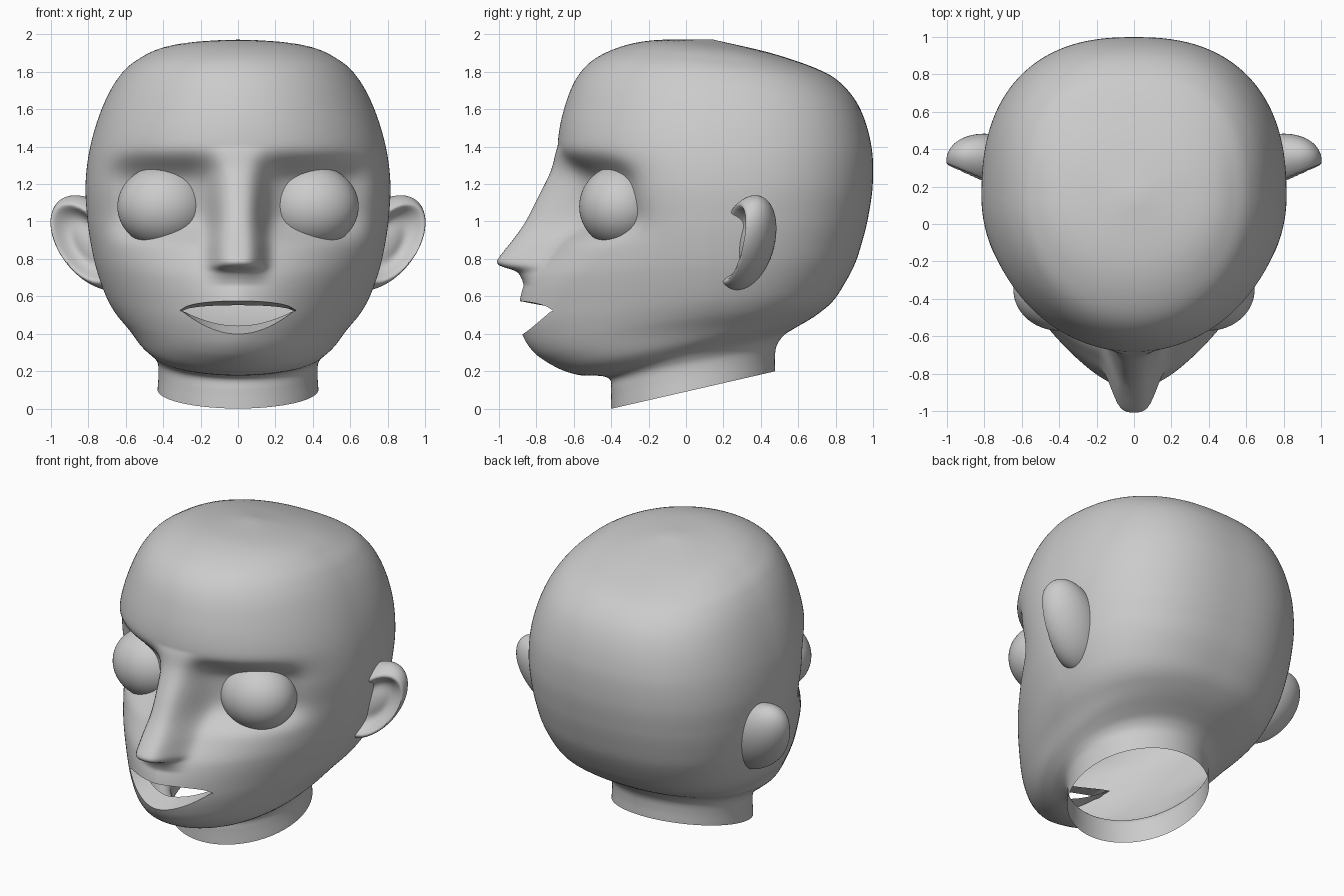
import bpy, bmesh, math

if "Cube" in bpy.data.objects:
    bpy.data.objects.remove(bpy.data.objects["Cube"])

skin = bpy.data.materials.new("plain_grey")
skin.diffuse_color = (0.6, 0.6, 0.6, 1)
skin.use_nodes = True
skin.node_tree.nodes["Principled BSDF"].inputs["Base Color"].default_value = skin.diffuse_color


def finish(bm, name, angle=40):
    me = bpy.data.meshes.new(name)
    bm.to_mesh(me)
    bm.free()
    me.materials.append(skin)
    me.polygons.foreach_set("use_smooth", [True] * len(me.polygons))
    me.set_sharp_from_angle(angle=math.radians(angle))
    ob = bpy.data.objects.new(name, me)
    bpy.context.collection.objects.link(ob)
    return ob


def smooth(v, a, b):
    u = min(1, max(0, (v - a) / (b - a)))
    return u * u * (3 - 2 * u)


def curve(keys, t):
    """Smooth interpolation through rows of (t, values...)."""
    t = min(max(t, keys[0][0]), keys[-1][0])
    i = 0
    while i < len(keys) - 2 and t > keys[i + 1][0]:
        i += 1
    a, b = keys[i], keys[i + 1]
    p, q = keys[max(i - 1, 0)], keys[min(i + 2, len(keys) - 1)]
    h = b[0] - a[0]
    u = (t - a[0]) / h
    out = []
    for k in range(1, len(a)):
        m0 = (b[k] - p[k]) / (b[0] - p[0]) * h
        m1 = (q[k] - a[k]) / (q[0] - a[0]) * h
        out.append((2*u**3 - 3*u*u + 1) * a[k] + (u**3 - 2*u*u + u) * m0
                   + (3*u*u - 2*u**3) * b[k] + (u**3 - u*u) * m1)
    return out


# Head rings: t, front y, front z, back y, back z, half width, front roundness
RINGS = [
    (0.00, -.40, .00, .475, .20, .43, 2),
    (0.10, -.40, .10, .475, .28, .425, 2),
    (0.16, -.405, .155, .485, .34, .43, 2),
    (0.20, -.45, .175, .52, .39, .45, 2),
    (0.25, -.57, .18, .58, .43, .48, 2),
    (0.29, -.68, .215, .65, .47, .53, 1.95),
    (0.34, -.80, .29, .71, .51, .58, 1.8),
    (0.45, -.875, .40, .78, .57, .65, 1.65),
    (0.56, -.895, .51, .83, .64, .70, 1.6),
    (0.75, -.85, .70, .90, .77, .755, 1.65),
    (0.90, -.74, .85, .94, .89, .785, 1.75),
    (1.05, -.67, 1.0, .972, 1.02, .805, 1.85),
    (1.25, -.66, 1.2, .997, 1.2, .815, 1.95),
    (1.45, -.685, 1.4, .99, 1.4, .79, 2),
    (1.67, -.645, 1.62, .93, 1.6, .725, 2),
    (1.84, -.56, 1.80, .83, 1.735, .64, 2),
    (1.95, -.42, 1.905, .70, 1.815, .54, 2),
    (2.02, -.20, 1.965, .45, 1.90, .37, 2),
    (2.08, .14, 1.972, .14, 1.972, 0, 2),
]
# Nose ridge: z, projection
NOSE = [(.66, 0), (.70, .03), (.735, .08), (.765, .19), (.80, .227), (.9, .215),
        (1.0, .187), (1.1, .147), (1.2, .095), (1.3, .038), (1.4, 0)]
T_MOUTH = 0.56


def head_point(t, th):
    yf, zf, yb, zb, w, nf = curve(RINGS, t)
    k = smooth(t, .15, .4)
    yc, nb = .04 + .1 * k, 2 + .45 * k
    s, c = math.sin(th), math.cos(th)
    n = nf if c > 0 else nb
    x = math.copysign(w * abs(s) ** (2 / n), s)
    r = abs(c) ** (2 / n)
    y = yc + (yf - yc) * r if c > 0 else yc + (yb - yc) * r
    z = zf + (zb - zf) * (y - yf) / max(yb - yf, 1e-6)
    if c > 0:
        if .66 < z < 1.4:                       # nose
            y -= curve(NOSE, z)[0] * math.exp(-(x / .135) ** 4)
        if .7 < z < 1.6:                        # eye sockets under the brow
            y += .14 * math.exp(-((abs(x) - .4) / .27) ** 4 - ((z - 1.12) / .2) ** 4)
    return x, y, z


# Head: lofted rows, parted along one row to open the mouth
COLS, LOW, UP = 240, 44, 130
bm = bmesh.new()
cols = []
for c in range(COLS):
    th = 2 * math.pi * c / COLS
    xm = head_point(T_MOUTH, th)[0]
    u = max(0, 1 - (xm / .3) ** 2) if math.cos(th) > 0 else 0
    t_low, t_up = T_MOUTH - .112 * u ** .9, T_MOUTH + .065 * u ** .55
    ts = [t_low * i / LOW for i in range(LOW + 1)]
    ts += [t_up + (2.08 - t_up) * i / UP for i in range(UP + 1)]
    cols.append([bm.verts.new(head_point(t, th)) for t in ts])
for c in range(COLS):
    a, b = cols[c], cols[(c + 1) % COLS]
    for r in range(len(a) - 1):
        if r != LOW:
            bm.faces.new((a[r], b[r], b[r + 1], a[r + 1]))
bmesh.ops.remove_doubles(bm, verts=bm.verts, dist=1e-4)

# Lip lining folded inwards from the mouth rim
rim = [e for e in bm.edges if e.is_boundary
       and all(v.co.z > .3 and v.co.y < -.5 for v in e.verts)]
ext = bmesh.ops.extrude_edge_only(bm, edges=rim)
for v in ext["geom"]:
    if isinstance(v, bmesh.types.BMVert):
        v.co.x *= .97
        v.co.y += .12
        v.co.z = .515 + (v.co.z - .515) * .62
finish(bm, "head")


def ball(shape, name, seg=64, rings=40):
    bm = bmesh.new()
    bmesh.ops.create_uvsphere(bm, u_segments=seg, v_segments=rings, radius=1)
    for v in bm.verts:
        v.co = shape(v.co.x, v.co.y, v.co.z)
    bmesh.ops.recalc_face_normals(bm, faces=bm.faces)
    finish(bm, name, 80)


for side, label in ((1, "right"), (-1, "left")):
    # Eyes: bulging balls
    def eye(x, y, z):
        return side * (.4 + .245 * x), -.35 + .22 * y, 1.08 + .22 * z

    # Ears: leaning ellipsoids with a hollow facing forward and outward
    def ear(x, y, z):
        dent = .13 * smooth(x * .5 - y * .87, .55, .95)
        px = .77 + .21 * x + .1 * z - dent * .5
        return side * px, .32 + .155 * y + .05 * z + dent * .87, .885 + .255 * z

    ball(eye, label + "_eye")
    ball(ear, label + "_ear")
